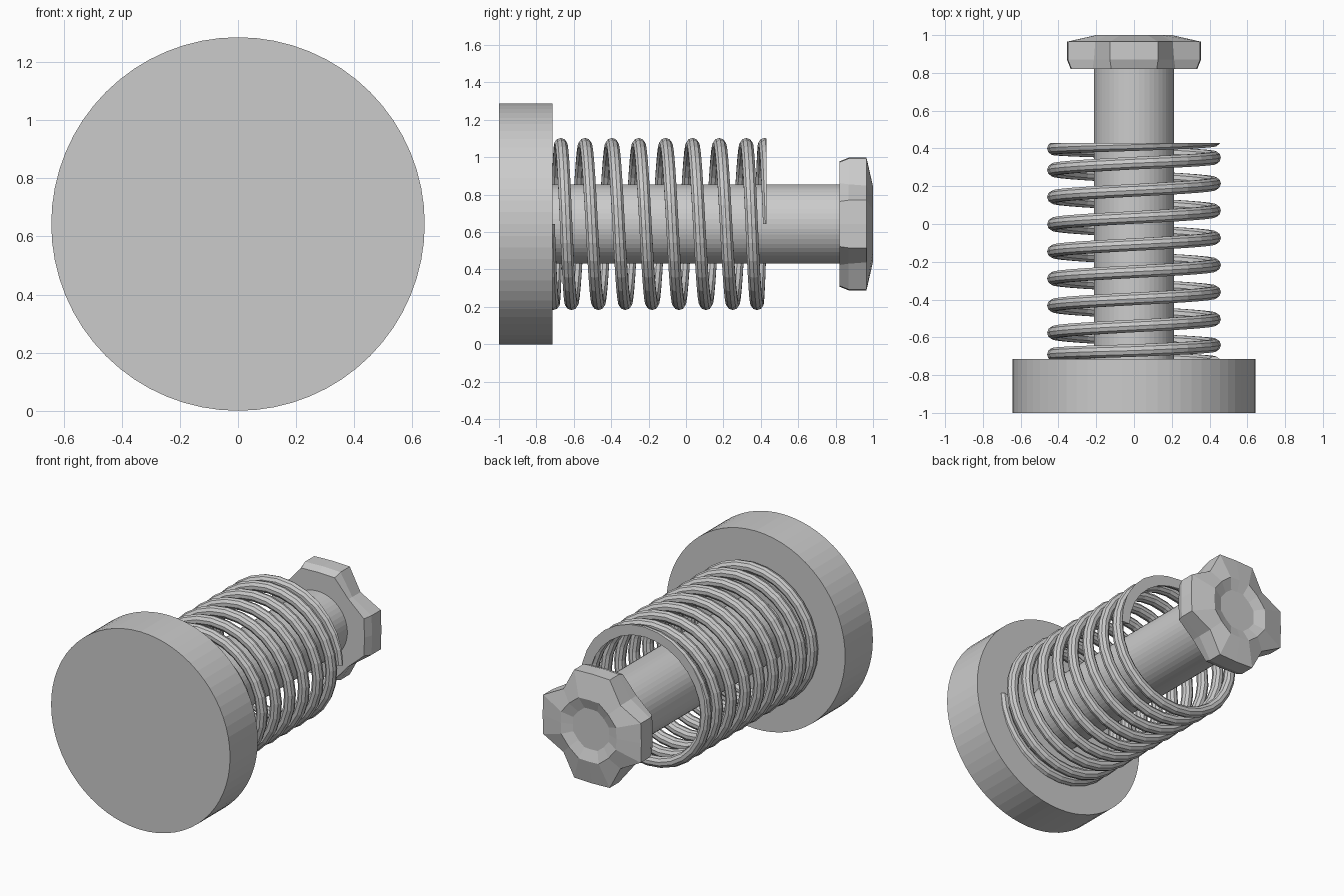
import bpy, bmesh, math
from mathutils import Vector

if "Cube" in bpy.data.objects:
    bpy.data.objects.remove(bpy.data.objects["Cube"])

CZ = 0.643  # height of the shared axis, which runs along y

steel = bpy.data.materials.new("grey_steel")
steel.diffuse_color = (0.6, 0.6, 0.6, 1)
steel.use_nodes = True
steel.node_tree.nodes["Principled BSDF"].inputs["Base Color"].default_value = steel.diffuse_color


def finish(name, bm):
    bmesh.ops.recalc_face_normals(bm, faces=bm.faces)
    me = bpy.data.meshes.new(name)
    bm.to_mesh(me)
    bm.free()
    me.materials.append(steel)
    ob = bpy.data.objects.new(name, me)
    bpy.context.collection.objects.link(ob)
    return ob


def loft(rings):
    """Skin a list of equal-sized point rings and cap both ends."""
    bm = bmesh.new()
    vs = [[bm.verts.new(p) for p in r] for r in rings]
    n = len(vs[0])
    for a, b in zip(vs, vs[1:]):
        for i in range(n):
            j = (i + 1) % n
            bm.faces.new((a[i], a[j], b[j], b[i]))
    bm.faces.new(vs[0])
    bm.faces.new(vs[-1])
    return bm


def circle(r, y, n):
    return [(r * math.cos(2 * math.pi * i / n), y,
             CZ + r * math.sin(2 * math.pi * i / n)) for i in range(n)]


# base disc and centre rod
finish("base_disc", loft([circle(0.643, -1.0, 64), circle(0.643, -0.715, 64)]))
finish("centre_rod", loft([circle(0.212, -0.73, 48), circle(0.212, 0.85, 48)]))

# coil spring: nine turns, closer together at both ends
KEYS = [(0, -.735), (.25, -.71), (.75, -.67), (1.25, -.612), (1.75, -.54),
        (7.25, .25), (7.75, .322), (8.25, .38), (8.75, .42), (9, .445)]


def coil_y(t):
    for (t0, y0), (t1, y1) in zip(KEYS, KEYS[1:]):
        if t <= t1:
            return y0 + (y1 - y0) * (t - t0) / (t1 - t0)
    return KEYS[-1][1]


COIL_R, WIRE_R, STEPS, SIDES = 0.425, 0.035, 28, 10
rings = []
for k in range(9 * STEPS + 1):
    t = k / STEPS
    a = -2 * math.pi * t
    ring = []
    for s in range(SIDES):
        b = 2 * math.pi * s / SIDES
        r = COIL_R + WIRE_R * math.cos(b)
        ring.append((r * math.cos(a), coil_y(t) + WIRE_R * math.sin(b),
                     CZ + r * math.sin(a)))
    rings.append(ring)
bm = loft(rings)
bmesh.ops.recalc_face_normals(bm, faces=bm.faces)
# ends ground flat
for y, d in ((-0.715, -1), (0.43, 1)):
    cut = bmesh.ops.bisect_plane(
        bm, geom=bm.verts[:] + bm.edges[:] + bm.faces[:], dist=1e-6,
        plane_co=Vector((0, y, 0)), plane_no=Vector((0, d, 0)), clear_outer=True)
    edges = [e for e in cut["geom_cut"]
             if isinstance(e, bmesh.types.BMEdge) and e.is_valid and e.is_boundary]
    bmesh.ops.holes_fill(bm, edges=edges, sides=0)
finish("coil_spring", bm)


# end knob: four blunt lobes with notches on the diagonals
def lobes(y, tip, notch):
    pts = []
    for q in range(4):
        for deg, r in ((-20, tip * 1.05), (0, tip), (20, tip * 1.05), (45, notch)):
            a = math.radians(90 * q + deg)
            pts.append((r * math.cos(a), y, CZ + r * math.sin(a)))
    return pts


finish("end_knob", loft([
    lobes(0.82, 0.335, 0.31),
    lobes(0.87, 0.355, 0.30),
    lobes(0.965, 0.355, 0.29),
    lobes(1.0, 0.20, 0.20),
    lobes(0.975, 0.13, 0.13)]))
